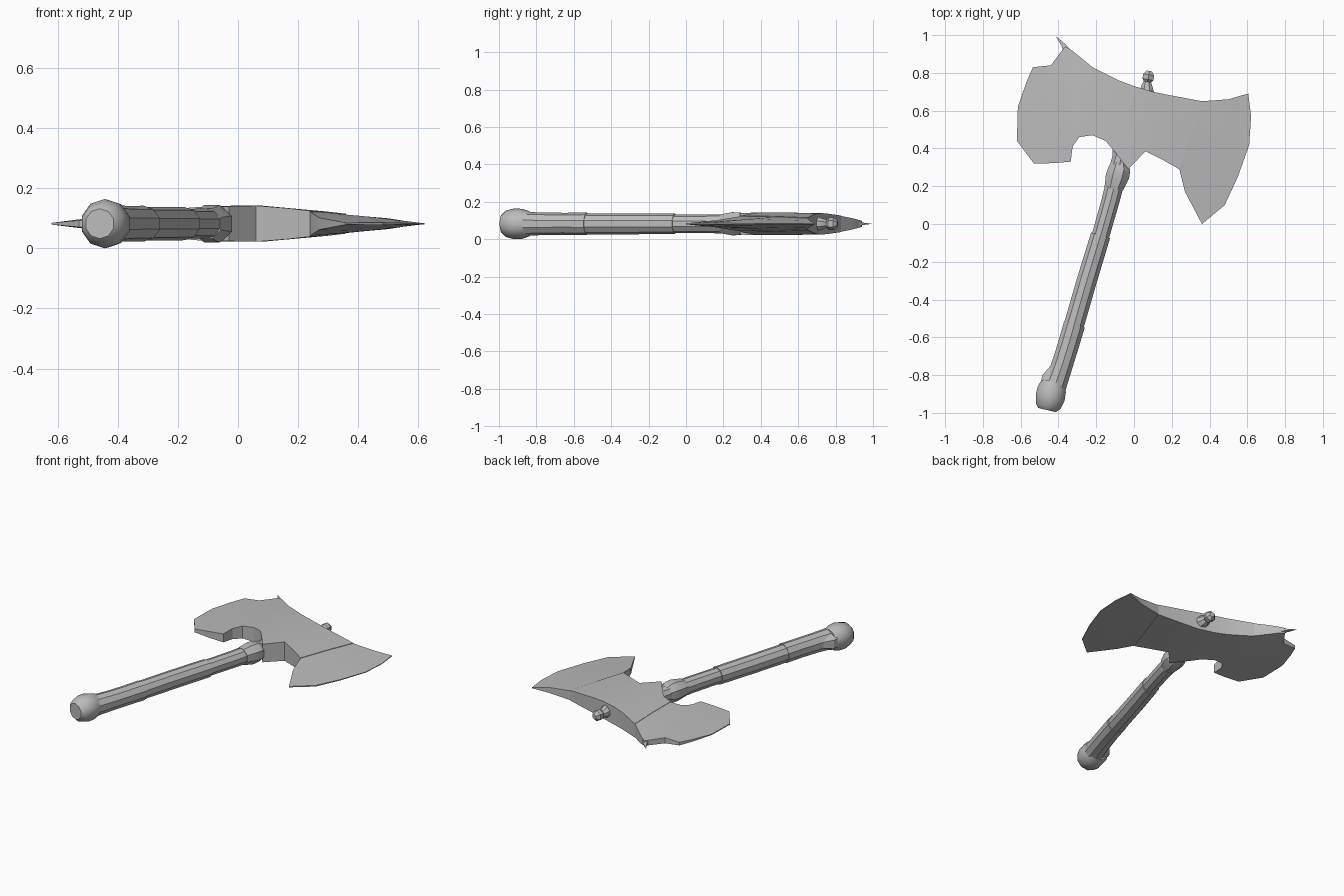
import bpy, bmesh, math
from mathutils import Vector

ZC = 0.082  # height of the flat symmetry plane

steel = bpy.data.materials.new("worn_grey")
steel.diffuse_color = (0.5, 0.5, 0.5, 1)


def finish(name, bm, angle=30):
    bmesh.ops.recalc_face_normals(bm, faces=bm.faces)
    me = bpy.data.meshes.new(name)
    bm.to_mesh(me)
    bm.free()
    ob = bpy.data.objects.new(name, me)
    bpy.context.collection.objects.link(ob)
    me.materials.append(steel)
    bpy.ops.object.select_all(action='DESELECT')
    ob.select_set(True)
    bpy.context.view_layer.objects.active = ob
    bpy.ops.object.shade_smooth_by_angle(angle=math.radians(angle))
    return ob


def loft(name, stations, sides=10, angle=35, flat=1.0):
    """Rings of (x, y, radius) along a path in the flat plane."""
    bm = bmesh.new()
    a, b = Vector(stations[0][:2]), Vector(stations[-1][:2])
    d = (b - a).normalized()
    across = Vector((d.y, -d.x))
    rings = []
    for x, y, r in stations:
        ring = []
        for i in range(sides):
            t = 2 * math.pi * (i + 0.5) / sides
            p = Vector((x, y)) + across * r * math.cos(t)
            ring.append(bm.verts.new((p.x, p.y, ZC + flat * r * math.sin(t))))
        rings.append(ring)
    for r0, r1 in zip(rings, rings[1:]):
        for i in range(sides):
            j = (i + 1) % sides
            bm.faces.new((r0[i], r0[j], r1[j], r1[i]))
    bm.faces.new(rings[0])
    bm.faces.new(rings[-1])
    return finish(name, bm, angle)


def slab(name, columns):
    """Columns of upper edge, lower edge and three half thicknesses."""
    bm = bmesh.new()
    rings = []
    for xt, yt, xb, yb, tt, tm, tb in columns:
        pts = [(xt, yt, tt), ((xt + xb) / 2, (yt + yb) / 2, tm), (xb, yb, tb)]
        up = [bm.verts.new((x, y, ZC + t)) for x, y, t in pts]
        dn = [bm.verts.new((x, y, ZC - t)) for x, y, t in reversed(pts)]
        rings.append(up + dn)
    n = 6
    for r0, r1 in zip(rings, rings[1:]):
        for i in range(n):
            j = (i + 1) % n
            bm.faces.new((r0[i], r0[j], r1[j], r1[i]))
    bm.faces.new(rings[0])
    bm.faces.new(rings[-1])
    return finish(name, bm, 25)


# left blade, with the hooked lower notch
slab("left_blade", [
    (-0.615, 0.62, -0.62, 0.44, .003, .003, .003),
    (-0.57, 0.75, -0.575, 0.38, .007, .009, .007),
    (-0.535, 0.83, -0.53, 0.32, .010, .014, .011),
    (-0.44, 0.84, -0.43, 0.322, .018, .025, .020),
    (-0.365, 0.94, -0.335, 0.33, .016, .034, .027),
    (-0.33, 0.92, -0.325, 0.41, .022, .037, .034),
    (-0.28, 0.88, -0.29, 0.46, .032, .042, .040),
    (-0.22, 0.83, -0.22, 0.47, .042, .047, .046)])

# thick socket in the middle
slab("head_socket", [
    (-0.22, 0.83, -0.22, 0.47, .044, .049, .048),
    (-0.14, 0.79, -0.15, 0.44, .050, .054, .054),
    (-0.08, 0.76, -0.10, 0.38, .054, .058, .058),
    (0.00, 0.73, -0.03, 0.29, .057, .060, .058),
    (0.10, 0.70, 0.06, 0.385, .055, .060, .060),
    (0.20, 0.68, 0.16, 0.335, .047, .051, .052),
    (0.36, 0.65, 0.24, 0.29, .033, .040, .043)])

# right blade, sweeping down to a point
slab("right_blade", [
    (0.36, 0.65, 0.24, 0.29, .030, .037, .040),
    (0.43, 0.655, 0.27, 0.17, .024, .031, .020),
    (0.50, 0.66, 0.36, 0.00, .018, .024, .003),
    (0.55, 0.675, 0.48, 0.10, .010, .014, .004),
    (0.605, 0.69, 0.55, 0.25, .003, .006, .003),
    (0.62, 0.57, 0.61, 0.42, .002, .002, .002)])

# thin splinter at the upper left corner
loft("upper_spike", [(-0.35, 0.90, .035), (-0.372, 0.945, .016),
                     (-0.41, 0.99, .002)], 4, 20, 0.5)

# handle in three overlapping sleeves
loft("lower_grip", [(-0.42, -0.86, .064), (-0.385, -0.76, .060),
                    (-0.35, -0.65, .059), (-0.315, -0.53, .060)])
loft("middle_grip", [(-0.325, -0.56, .056), (-0.25, -0.30, .056),
                     (-0.177, -0.06, .055)])
loft("upper_shaft", [(-0.185, -0.09, .049), (-0.125, 0.12, .050),
                     (-0.09, 0.26, .052), (-0.06, 0.38, .050)])

# faceted collar below the head
loft("collar", [(-0.107, 0.185, .054), (-0.088, 0.25, .067),
                (-0.078, 0.29, .064), (-0.073, 0.33, .047),
                (-0.07, 0.42, .045)], 8, 20)

# rounded pommel and its flared rim
loft("pommel", [(-0.46, -0.985, .050), (-0.455, -0.965, .070),
                (-0.444, -0.92, .082), (-0.435, -0.875, .080),
                (-0.425, -0.835, .066)], 10, 40)
loft("pommel_spur", [(-0.435, -0.85, .070), (-0.432, -0.82, .066),
                     (-0.405, -0.77, .050)], 6, 20, 0.8)

# small finial on the upper edge
loft("finial_stem", [(0.065, 0.66, .045), (0.068, 0.705, .040),
                     (0.068, 0.735, .030), (0.07, 0.76, .018)], 8, 25)
loft("finial_knob", [(0.07, 0.745, .016), (0.074, 0.765, .034),
                     (0.078, 0.79, .034), (0.082, 0.81, .016)], 6, 20)
